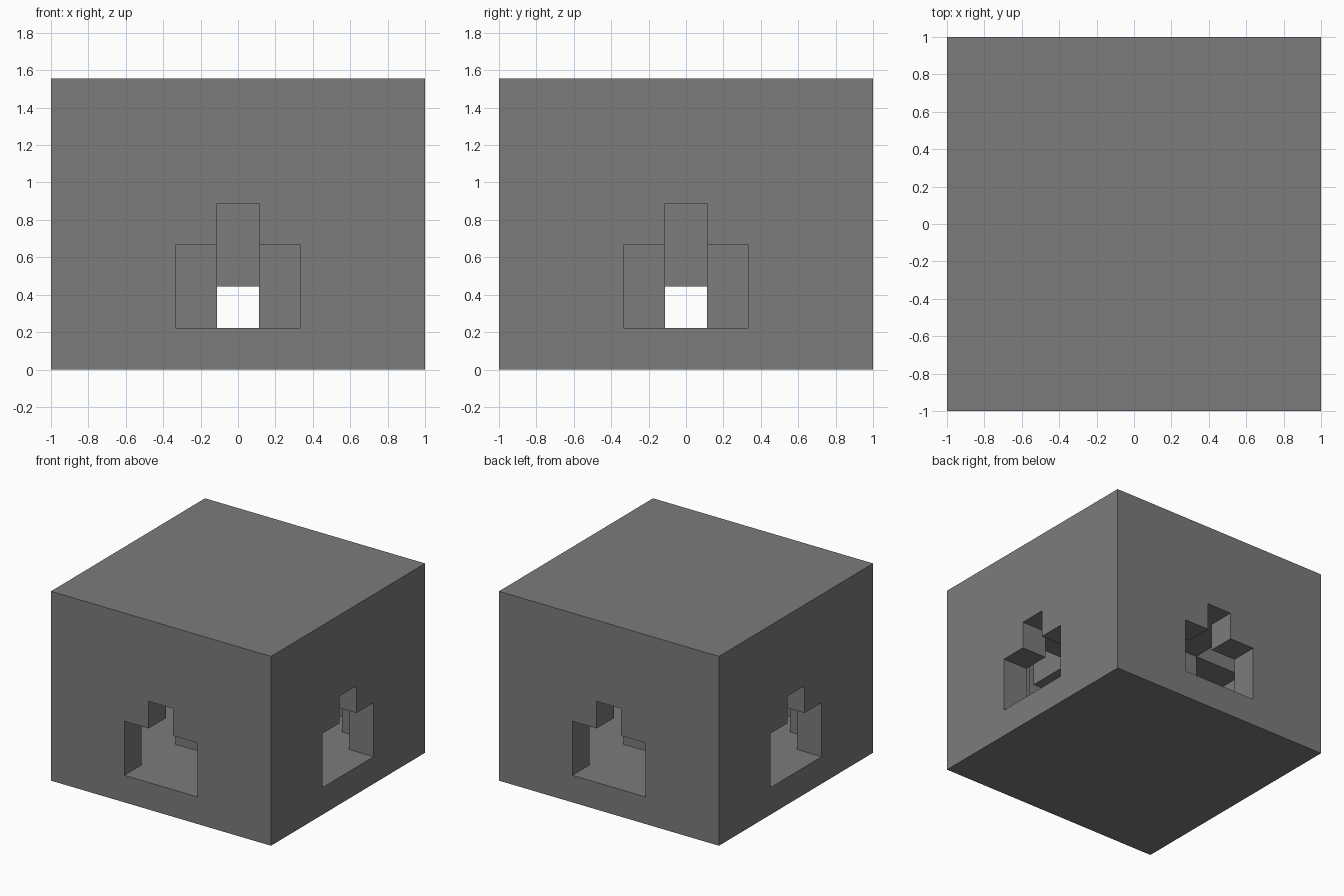
import bpy
import bmesh
from mathutils import Matrix

cube = bpy.data.objects.get("Cube")
if cube:
    bpy.data.objects.remove(cube, do_unlink=True)

UNIT = 2 / 9  # one building block

stone = bpy.data.materials.new("grey_stone")
stone.use_nodes = True
GREY = (0.2, 0.2, 0.2, 1)
stone.diffuse_color = GREY
stone.node_tree.nodes["Principled BSDF"].inputs["Base Color"].default_value = GREY


def box(name, low, high, turn=0):
    """Box between two corners in block units, turned by quarter turns."""
    bm = bmesh.new()
    bmesh.ops.create_cube(bm, size=1)
    for v in bm.verts:
        v.co = [(a + b) / 2 + c * (b - a) for a, b, c in zip(low, high, v.co)]
    for _ in range(turn):
        for v in bm.verts:
            v.co.x, v.co.y = -v.co.y, v.co.x
    bm.transform(Matrix.Scale(UNIT, 4))
    mesh = bpy.data.meshes.new(name)
    bm.to_mesh(mesh)
    bm.free()
    mesh.materials.append(stone)
    obj = bpy.data.objects.new(name, mesh)
    bpy.context.collection.objects.link(obj)
    return obj


# Solid outer block
shell = box("outer_block", (-4.5, -4.5, 0), (4.5, 4.5, 7))

# Voids, the same on every side
voids = [
    ("aisle", (-3.5, -3.5, 1), (3.5, -1.5, 4)),
    ("corner_shaft", (-3.5, -3.5, 1), (-1.5, -1.5, 6)),
    ("wide_doorway", (-1.5, -5, 1), (1.5, -2, 3)),
    ("tall_slot", (-0.5, -5, 1), (0.5, -0.5, 4)),
]
cutters = [box(name + "_cutter", low, high, turn)
           for name, low, high in voids for turn in range(4)]
# Low crossing under the hanging core
cutters.append(box("crossing_cutter", (-0.5, -1, 1), (0.5, 1, 2)))

for cutter in cutters:
    cutter.hide_render = True
    mod = shell.modifiers.new(cutter.name, 'BOOLEAN')
    mod.operation = 'DIFFERENCE'
    mod.solver = 'EXACT'
    mod.object = cutter

# Bake the cuts and drop the cutters
bpy.context.view_layer.update()
graph = bpy.context.evaluated_depsgraph_get()
carved = bpy.data.meshes.new_from_object(shell.evaluated_get(graph))
shell.modifiers.clear()
shell.data = carved
for cutter in cutters:
    bpy.data.objects.remove(cutter, do_unlink=True)

# Merge flat neighbouring faces
bm = bmesh.new()
bm.from_mesh(carved)
bmesh.ops.remove_doubles(bm, verts=bm.verts, dist=0.0001)
bmesh.ops.dissolve_limit(bm, angle_limit=0.01, verts=bm.verts, edges=bm.edges)
bm.to_mesh(carved)
bm.free()

# Pillars in the room corners
for turn in range(4):
    box("corner_pillar", (-3.5, -3.5, 1), (-2.5, -2.5, 6), turn)
